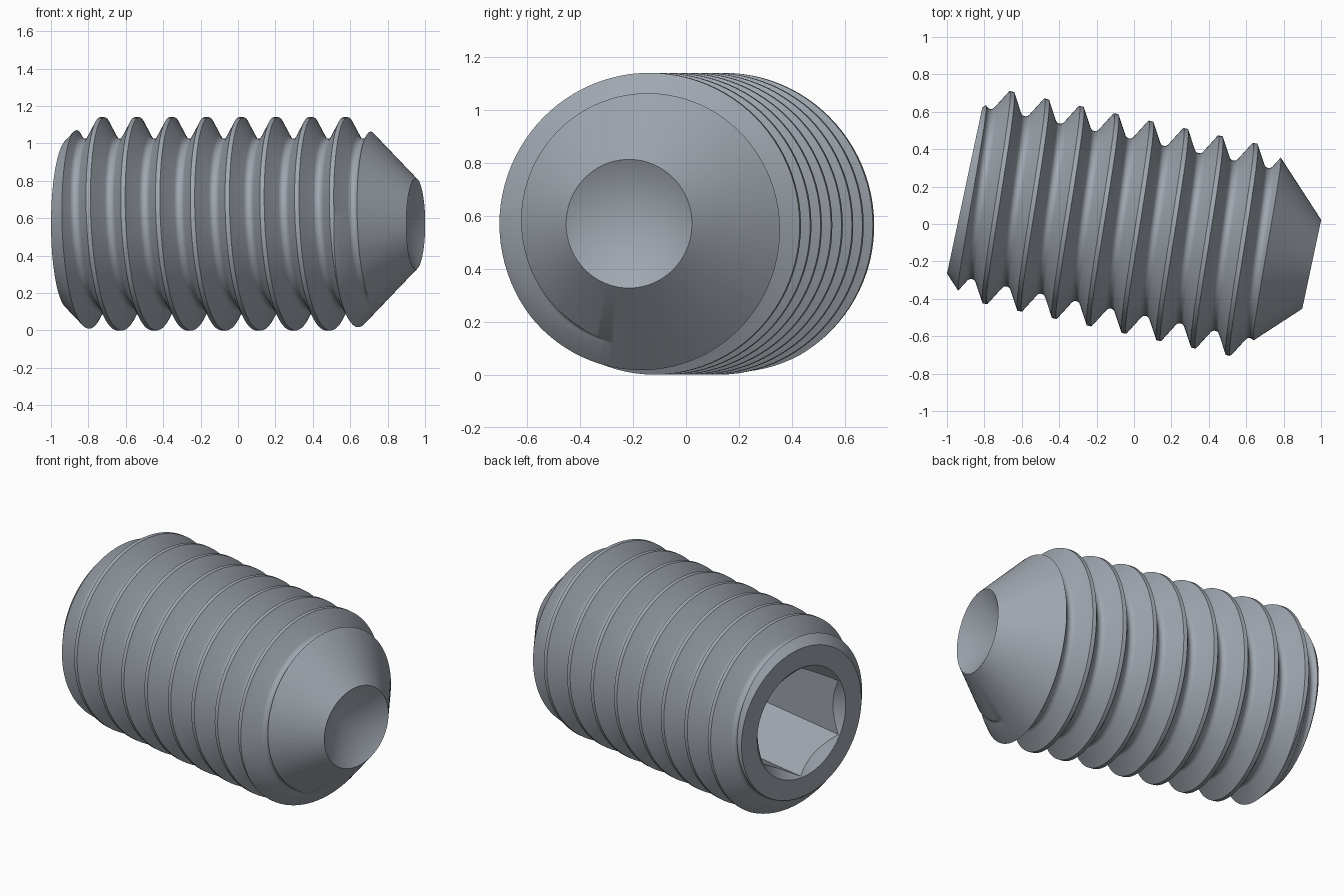
import bpy, bmesh
from math import sin, cos, pi, radians
from mathutils import Matrix

if "Cube" in bpy.data.objects:
    bpy.data.objects.remove(bpy.data.objects["Cube"])

HALF = 0.9485        # half the screw length
PITCH = 0.19
SEG = 96
CREST_AT = -0.812    # where a crest passes the +y side
# One thread period: (fraction of pitch, radius)
THREAD = [(-.0625, .57), (.0625, .57), (.366, .4705), (.40, .462), (.45, .4565),
          (.50, .455), (.55, .4565), (.60, .462), (.634, .4705)]

steel = bpy.data.materials.new("steel_grey")
steel.use_nodes = True
steel.diffuse_color = (0.35, 0.385, 0.43, 1)
steel.node_tree.nodes["Principled BSDF"].inputs["Base Color"].default_value = steel.diffuse_color


def make_object(name, bm):
    bmesh.ops.recalc_face_normals(bm, faces=bm.faces[:])
    mesh = bpy.data.meshes.new(name)
    bm.to_mesh(mesh)
    bm.free()
    mesh.materials.append(steel)
    ob = bpy.data.objects.new(name, mesh)
    bpy.context.collection.objects.link(ob)
    return ob


def threaded_rod(name):
    """Helical thread running past both ends, closed with fans."""
    bm = bmesh.new()
    turns, m = 15, len(THREAD)
    cols = []
    for i in range(SEG):
        t = i / SEG
        col = []
        for k in range(-3, turns - 3 + (1 if i == 0 else 0)):
            for f, r in THREAD:
                a = CREST_AT + PITCH * (t + k + f)
                col.append(bm.verts.new((a, r * cos(2 * pi * t), r * sin(2 * pi * t))))
        cols.append(col)
    rows = turns * m
    for i in range(SEG):
        here = cols[i]
        # the last column joins the first one, a full pitch further on
        nxt = cols[i + 1] if i < SEG - 1 else cols[0][m:]
        for j in range(rows - 1):
            bm.faces.new((here[j], here[j + 1], nxt[j + 1], nxt[j]))
    ends = {s: bm.verts.new((s * (HALF + 0.3), 0, 0)) for s in (-1, 1)}
    for e in [e for e in bm.edges if e.is_boundary]:
        side = 1 if e.verts[0].co.x > 0 else -1
        bm.faces.new((e.verts[0], e.verts[1], ends[side]))
    # drop the unused tail of the first column
    bmesh.ops.delete(bm, geom=[v for v in bm.verts if not v.link_faces], context='VERTS')
    return make_object(name, bm)


def revolved(name, profile):
    """Solid of revolution about x; the profile starts and ends on the axis."""
    bm = bmesh.new()
    verts = [bm.verts.new((x, r, 0)) for x, r in profile]
    edges = [bm.edges.new(p) for p in zip(verts, verts[1:])]
    bmesh.ops.spin(bm, geom=verts + edges, cent=(0, 0, 0), axis=(1, 0, 0),
                   angle=2 * pi, steps=SEG, use_duplicate=False)
    bmesh.ops.remove_doubles(bm, verts=bm.verts[:], dist=1e-5)
    return make_object(name, bm)


def hex_prism(name, corner, x0, x1):
    """Six-sided prism along x with corners at the top and bottom."""
    bm = bmesh.new()
    ring = [bm.verts.new((x0, corner * cos(pi / 2 + k * pi / 3),
                          corner * sin(pi / 2 + k * pi / 3))) for k in range(6)]
    face = bm.faces.new(ring)
    new = bmesh.ops.extrude_face_region(bm, geom=[face])["geom"]
    bmesh.ops.translate(bm, vec=(x1 - x0, 0, 0),
                        verts=[g for g in new if isinstance(g, bmesh.types.BMVert)])
    return make_object(name, bm)


screw = threaded_rod("set_screw")

# Chamfered outer shape with countersunk socket end and cupped cone point
envelope = revolved("end_shape", [
    (-HALF + .335, 0), (-HALF, .335), (-HALF, .454), (-HALF + .146, .6),
    (HALF - .357, .6), (HALF, .243), (HALF - .14, 0)])
socket = hex_prism("hex_socket", .329, -HALF - .1, -HALF + .72)

for cutter, op in ((envelope, 'INTERSECT'), (socket, 'DIFFERENCE')):
    cutter.hide_render = True
    mod = screw.modifiers.new(cutter.name, 'BOOLEAN')
    mod.object, mod.operation, mod.solver = cutter, op, 'EXACT'

# Bake the cuts and discard the cutters
graph = bpy.context.evaluated_depsgraph_get()
mesh = bpy.data.meshes.new_from_object(screw.evaluated_get(graph))
screw.modifiers.clear()
screw.data = mesh
for cutter in (envelope, socket):
    bpy.data.objects.remove(cutter)

# Smooth shading with sharp edges kept
for p in mesh.polygons:
    p.use_smooth = True
    p.material_index = 0
mesh.set_sharp_from_angle(angle=radians(30))

# Lay the screw down, turned slightly
screw.matrix_world = Matrix.Translation((0.0225, -0.018, 0.57)) @ Matrix.Rotation(radians(-12), 4, 'Z')
